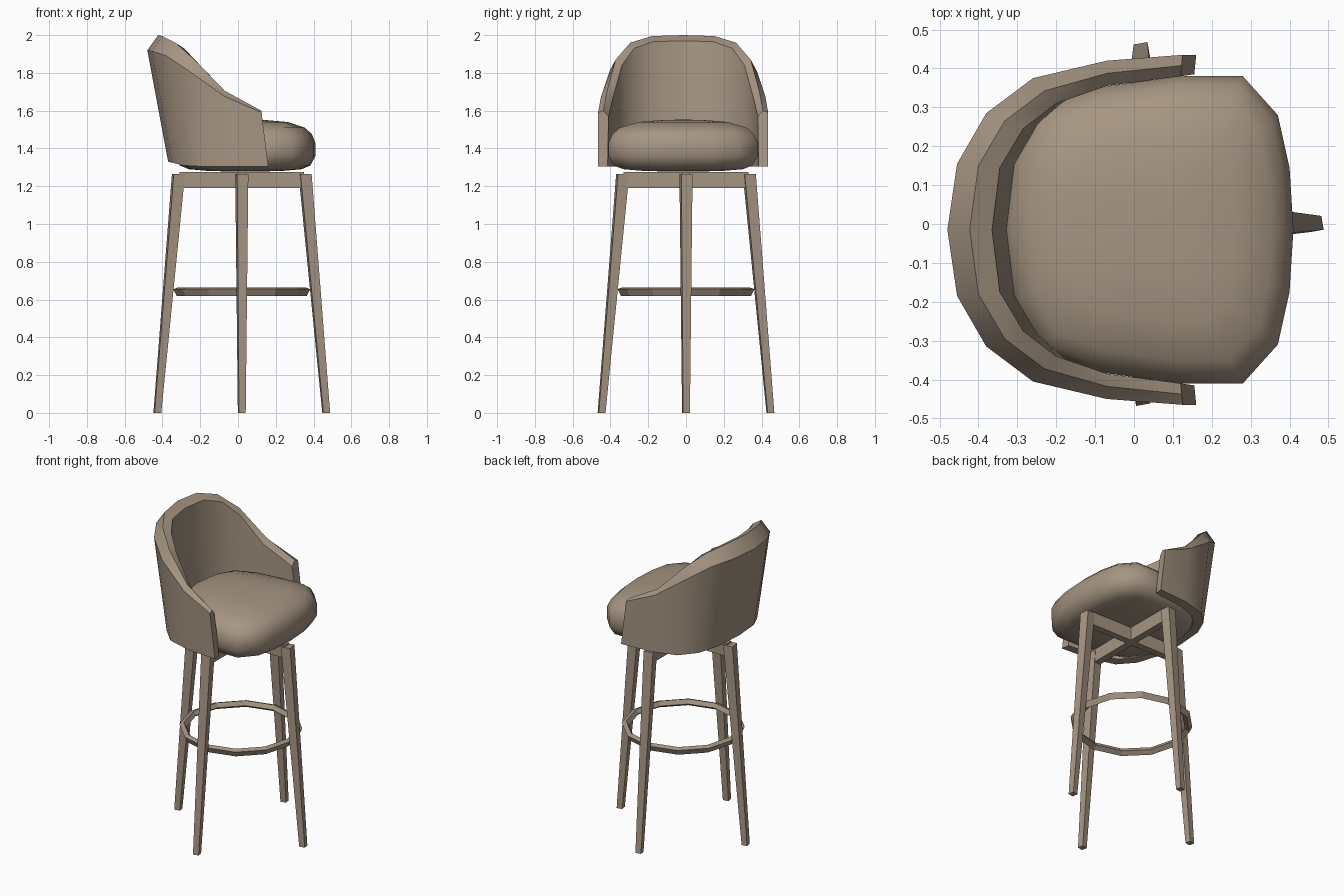
import bpy, bmesh, math
from mathutils import Vector

if "Cube" in bpy.data.objects:
    bpy.data.objects.remove(bpy.data.objects["Cube"])

tan = bpy.data.materials.new("warm taupe")
tan.diffuse_color = (0.38, 0.30, 0.225, 1)
tan.use_nodes = True
tan.node_tree.nodes["Principled BSDF"].inputs["Base Color"].default_value = tan.diffuse_color
CY = -0.015   # side-to-side centre of the upholstery
CX = 0.02     # centre of the leg frame


def make(name, rings, closed=False, smooth=None):
    """Loft equal-sized rings of points; cap the ends or close the loop."""
    bm = bmesh.new()
    vs = [[bm.verts.new(p) for p in r] for r in rings]
    n, m = len(vs), len(vs[0])
    for i in range(n if closed else n - 1):
        a, b = vs[i], vs[(i + 1) % n]
        for j in range(m):
            k = (j + 1) % m
            bm.faces.new((a[j], a[k], b[k], b[j]))
    if not closed:
        bm.faces.new(vs[0])
        bm.faces.new(vs[-1])
    bmesh.ops.recalc_face_normals(bm, faces=bm.faces)
    me = bpy.data.meshes.new(name)
    bm.to_mesh(me)
    bm.free()
    ob = bpy.data.objects.new(name, me)
    bpy.context.collection.objects.link(ob)
    me.materials.append(tan)
    if smooth:
        bpy.ops.object.select_all(action='DESELECT')
        ob.select_set(True)
        bpy.context.view_layer.objects.active = ob
        bpy.ops.object.shade_smooth_by_angle(angle=math.radians(smooth))
    return ob


# Wraparound back shell: half stations from back centre to arm tip
# outer bottom xy, outer rim xy, inner rim xy, inner bottom xy, rim z, outer drop, bottom z
half = [
    (-.37, 0, -.48, 0, -.365, 0, -.32, 0, 2.0, .08, 1.33),
    (-.35, .18, -.455, .17, -.345, .16, -.30, .17, 1.995, .08, 1.325),
    (-.29, .30, -.38, .30, -.285, .26, -.24, .27, 1.96, .07, 1.31),
    (-.20, .39, -.26, .39, -.20, .325, -.17, .335, 1.87, .06, 1.305),
    (-.04, .437, -.07, .435, -.07, .37, -.06, .375, 1.705, .03, 1.305),
    (.16, .45, .125, .45, .12, .395, .155, .40, 1.60, .01, 1.305),
]


def shell_section(s, side):
    ox, oy, rx, ry, ix, iy, bx, by, z, drop, zb = s
    pts = [(ox, oy, zb), (rx, ry, z - drop), ((rx + ix) / 2, (ry + iy) / 2, z),
           (ix, iy, z - .03), (bx, by, zb)]
    return [(x, side * y + CY, h) for x, y, h in pts]


make("back_shell", [shell_section(s, -1) for s in reversed(half[1:])]
     + [shell_section(s, 1) for s in half], smooth=35)

# Seat cushion: rounded outline scaled through a pillow profile
edge = [(.41, 0), (.40, .16), (.37, .295), (.28, .395), (.12, .395), (-.1, .365),
        (-.24, .31), (-.31, .18), (-.335, 0)]
outline = edge + [(x, -y) for x, y in edge[-2:0:-1]]
profile = [(.1, 1.278), (.5, 1.28), (.8, 1.29), (.93, 1.31), (1, 1.36), (1, 1.43),
           (.95, 1.475), (.85, 1.51), (.6, 1.54), (.3, 1.55), (.1, 1.552)]
make("seat_cushion", [[(.04 + (x - .04) * s, y * s + CY, z) for x, y in outline]
                      for s, z in profile], smooth=50)


# Four splayed, tapered legs
def leg_ring(a, r, w, z):
    c = Vector((CX + r * math.cos(a), r * math.sin(a), z))
    return [c + Vector((math.cos(t), math.sin(t), 0)) * w * .7071
            for t in (a + math.radians(55 + 90 * k) for k in range(4))]


for i, name in enumerate(("front_leg", "left_leg", "back_leg", "right_leg")):
    a = i * math.pi / 2
    make(name, [leg_ring(a, .447, .036, 0), leg_ring(a, .335, .06, 1.265)])


# Crossed rails under the seat
for name, hx, hy in (("long_rail", .33, .022), ("cross_rail", .022, .33)):
    make(name, [[(CX + sx * hx, sy * hy, z) for sx, sy in
                 ((-1, -1), (1, -1), (1, 1), (-1, 1))] for z in (1.19, 1.275)])

# Low-poly footrest hoop
section = [(.362, .655), (.345, .62), (.318, .64), (.335, .665)]
make("footrest_ring", [[(CX + r * math.cos(a), r * math.sin(a), z) for r, z in section]
                       for a in (k * math.pi / 6 for k in range(12))], closed=True)
